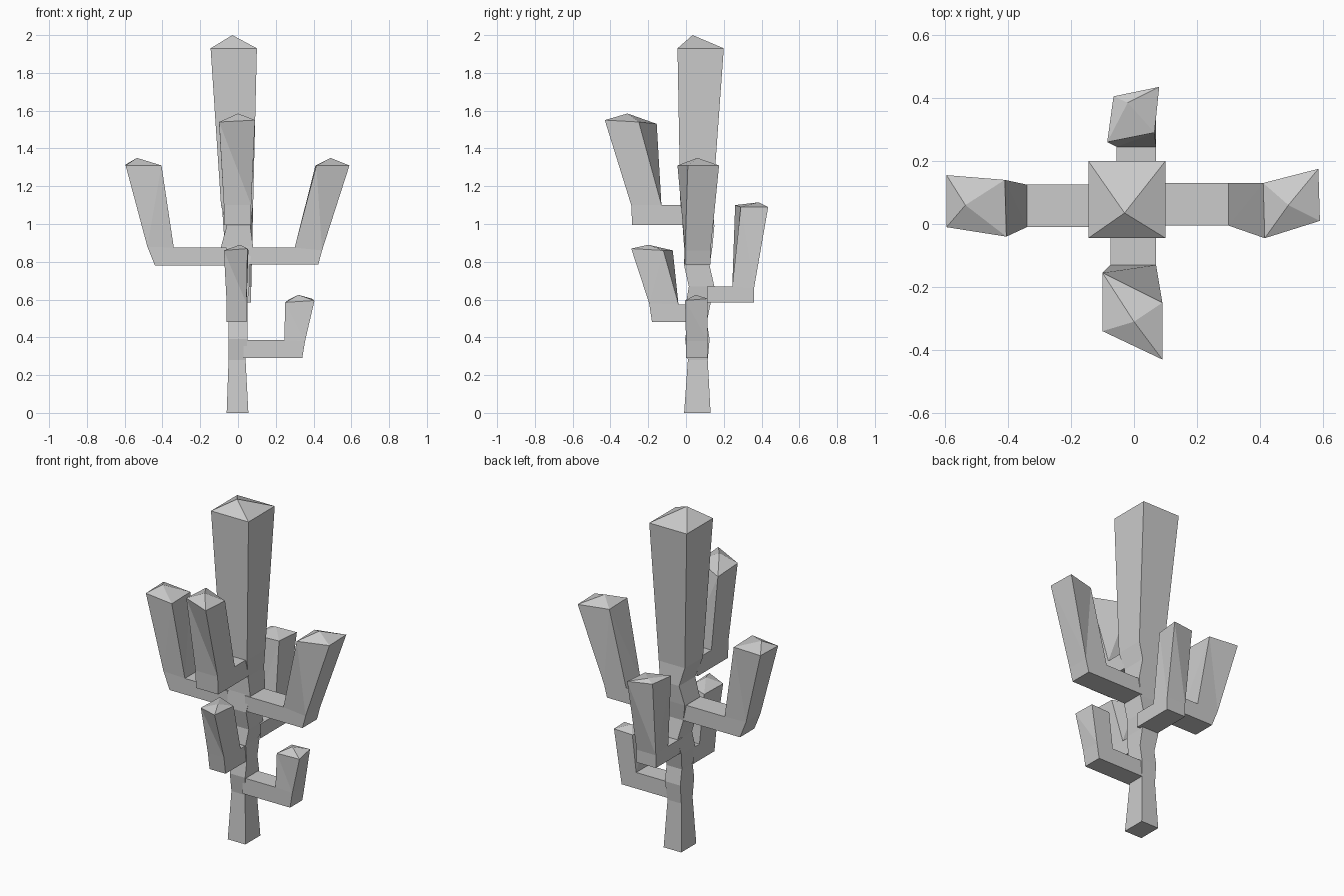
import bpy, bmesh
from mathutils import Vector


def build(name, rings, apex, close_start):
    """Skin a list of four-cornered rings and finish with a pointed cap."""
    bm = bmesh.new()
    loops = [[bm.verts.new(p) for p in ring] for ring in rings]
    for a, b in zip(loops, loops[1:]):
        for i in range(4):
            j = (i + 1) % 4
            bm.faces.new((a[i], a[j], b[j], b[i]))
    if close_start:
        bm.faces.new(loops[0][::-1])
    tip = bm.verts.new(apex)
    for i in range(4):
        bm.faces.new((loops[-1][i], loops[-1][(i + 1) % 4], tip))
    bmesh.ops.remove_doubles(bm, verts=bm.verts, dist=0.0005)
    bmesh.ops.triangulate(bm, faces=bm.faces)
    bmesh.ops.recalc_face_normals(bm, faces=bm.faces)
    mesh = bpy.data.meshes.new(name)
    bm.to_mesh(mesh)
    bm.free()
    bpy.context.collection.objects.link(bpy.data.objects.new(name, mesh))


def trunk_ring(z, x0, x1, y0, y1):
    return [(x0, y0, z), (x1, y0, z), (x1, y1, z), (x0, y1, z)]


# Trunk: pinched between branches, swelling towards the top
trunk = [(0.0, -0.06, 0.055, -0.01, 0.13),
         (0.28, -0.05, 0.04, 0.01, 0.115),
         (0.39, -0.05, 0.05, -0.005, 0.125),
         (0.48, -0.05, 0.05, 0.01, 0.11),
         (0.58, -0.06, 0.05, 0.0, 0.13),
         (0.67, -0.05, 0.06, 0.015, 0.15),
         (0.78, -0.07, 0.06, -0.01, 0.125),
         (0.88, -0.09, 0.08, 0.0, 0.14),
         (0.99, -0.06, 0.065, 0.0, 0.15),
         (1.10, -0.09, 0.08, -0.03, 0.14),
         (1.93, -0.145, 0.10, -0.045, 0.20)]
build("trunk", [trunk_ring(*t) for t in trunk], (-0.03, 0.035, 2.0), True)


def branch(name, out, root, inner, low, high, width, tip, apex):
    """Bent branch. Profile points are (distance along out, z);
    width is the sideways range; tip corners are outer pair then inner pair."""
    out = Vector(out)
    side = Vector((abs(out.y), abs(out.x), 0))

    def pair(p):
        a, b = [out * p[0] + side * w + Vector((0, 0, p[1])) for w in width]
        return a, b

    def ring(outer, inside):
        a, b = pair(outer)
        c, d = pair(inside)
        return [a, b, d, c]

    rings = [ring((root, low[1]), (root, inner[1])), ring(low, inner),
             ring(high, inner), tip]
    build(name, rings, apex, False)


# Large pair of side branches
branch("left_branch", (-1, 0, 0), 0.06, (0.34, 0.875), (0.44, 0.78), (0.48, 0.88), (-0.01, 0.125),
       [(-0.595, -0.01, 1.31), (-0.595, 0.155, 1.315), (-0.41, 0.14, 1.31), (-0.405, -0.04, 1.31)],
       (-0.535, 0.06, 1.35))
branch("right_branch", (1, 0, 0), 0.05, (0.30, 0.875), (0.425, 0.785), (0.445, 0.86), (-0.005, 0.13),
       [(0.59, 0.01, 1.31), (0.585, 0.175, 1.31), (0.41, 0.13, 1.31), (0.415, -0.045, 1.31)],
       (0.49, 0.06, 1.35))

# Front branches, upper and lower
branch("upper_front_branch", (0, -1, 0), 0.0, (0.13, 1.10), (0.285, 0.995), (0.29, 1.10), (-0.075, 0.07),
       [(-0.10, -0.34, 1.54), (0.09, -0.43, 1.55), (0.09, -0.25, 1.54), (-0.10, -0.155, 1.53)],
       (0.0, -0.31, 1.585))
branch("lower_front_branch", (0, -1, 0), -0.02, (0.04, 0.575), (0.18, 0.48), (0.195, 0.58), (-0.06, 0.045),
       [(-0.075, -0.24, 0.86), (0.05, -0.29, 0.87), (0.055, -0.12, 0.86), (-0.07, -0.07, 0.86)],
       (0.01, -0.20, 0.89))

# Back branch
branch("back_branch", (0, 1, 0), 0.11, (0.245, 0.67), (0.36, 0.585), (0.36, 0.66), (-0.055, 0.07),
       [(-0.065, 0.405, 1.10), (0.08, 0.435, 1.09), (0.065, 0.29, 1.09), (-0.085, 0.26, 1.10)],
       (-0.02, 0.385, 1.115))

# Small low branch
branch("low_right_branch", (1, 0, 0), 0.03, (0.245, 0.385), (0.34, 0.29), (0.355, 0.38), (0.0, 0.115),
       [(0.405, -0.005, 0.595), (0.39, 0.115, 0.605), (0.27, 0.115, 0.60), (0.25, 0.005, 0.585)],
       (0.32, 0.05, 0.625))
